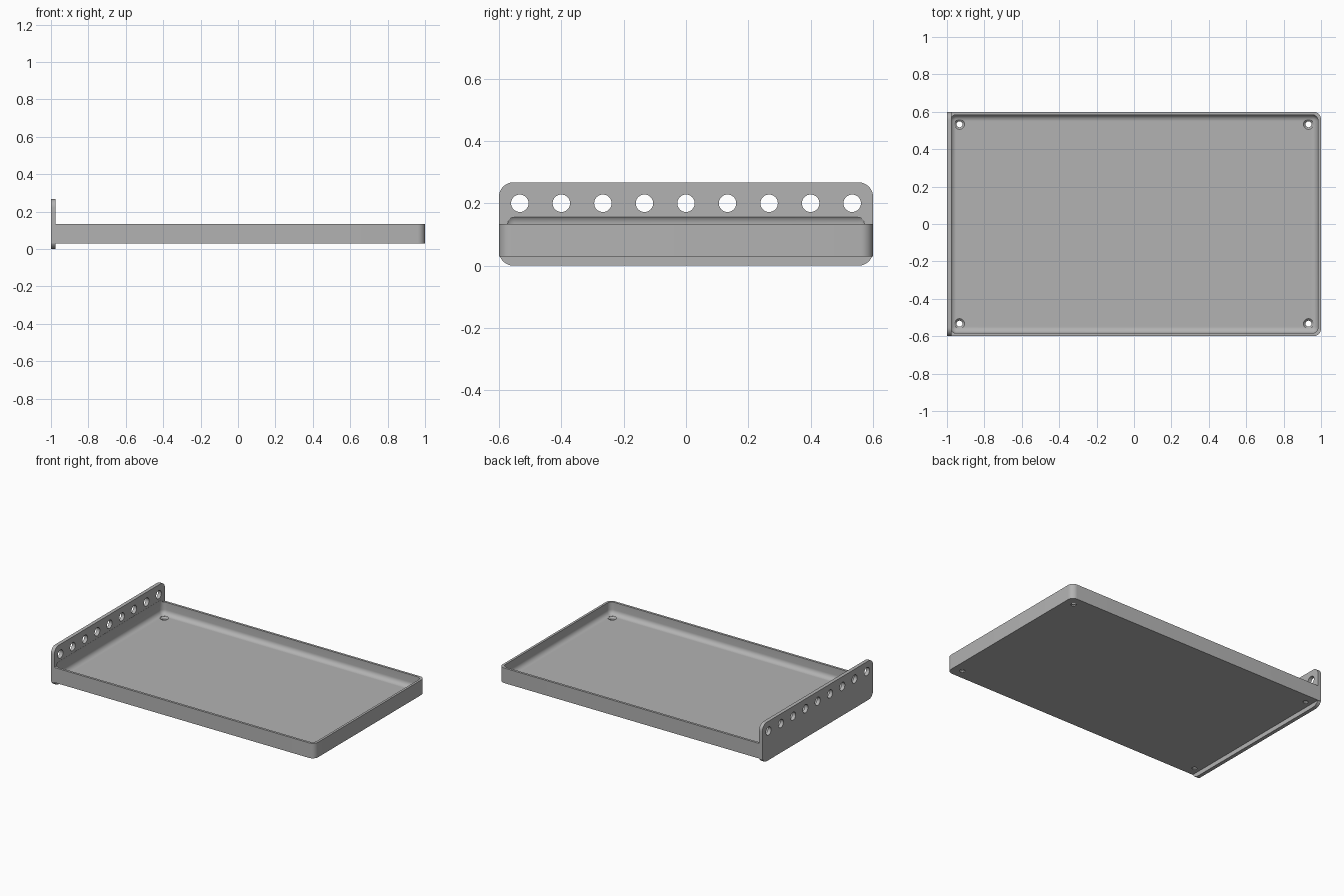
import bpy, bmesh
from math import cos, sin, pi
from mathutils import Vector, Matrix

cube = bpy.data.objects.get("Cube")
if cube:
    bpy.data.objects.remove(cube, do_unlink=True)

grey = bpy.data.materials.new("plain grey")
grey.use_nodes = True
tone = (0.45, 0.45, 0.45, 1)
grey.diffuse_color = tone
grey.node_tree.nodes["Principled BSDF"].inputs["Base Color"].default_value = tone


def finish(name, bm):
    bmesh.ops.recalc_face_normals(bm, faces=bm.faces)
    mesh = bpy.data.meshes.new(name)
    bm.to_mesh(mesh)
    bm.free()
    mesh.materials.append(grey)
    obj = bpy.data.objects.new(name, mesh)
    bpy.context.collection.objects.link(obj)
    return obj


def rounded_box(name, low, high, radius, pick):
    """Box between two corners, with the edges chosen by pick rounded."""
    low, high = Vector(low), Vector(high)
    size = high - low
    bm = bmesh.new()
    bmesh.ops.create_cube(bm, size=1, matrix=Matrix.Translation((low + high) / 2)
                          @ Matrix.Diagonal((*size, 1)))
    bmesh.ops.bevel(bm, geom=[e for e in bm.edges if pick(*e.verts)], offset=radius,
                    offset_type='OFFSET', segments=8, profile=0.5, affect='EDGES')
    return finish(name, bm)


def add_turned(bm, profile, place, sides=32):
    """Closed solid turned about local z from (radius, height) pairs."""
    rings = [[bm.verts.new(place @ Vector((r * cos(2 * pi * i / sides),
                                           r * sin(2 * pi * i / sides), h)))
              for i in range(sides)] for r, h in profile]
    for a, b in zip(rings, rings[1:]):
        for i in range(sides):
            j = (i + 1) % sides
            bm.faces.new((a[i], a[j], b[j], b[i]))
    bm.faces.new(rings[0][::-1])
    bm.faces.new(rings[-1])


def combine(target, other, operation):
    mod = target.modifiers.new(operation.title(), 'BOOLEAN')
    mod.operation, mod.solver, mod.object = operation, 'EXACT', other
    bpy.context.view_layer.objects.active = target
    bpy.ops.object.modifier_apply(modifier=mod.name)
    bpy.data.objects.remove(other, do_unlink=True)


# Tray body, rounded at its two free corners
tray = rounded_box("tray", (-1, -0.6, 0.03), (1, 0.6, 0.133), 0.04,
                   lambda a, b: a.co.x > 0 and b.co.x > 0 and abs(a.co.z - b.co.z) > 0.05)

# Upright mounting plate with rounded corners
plate = rounded_box("mounting_plate", (-1, -0.6, 0), (-0.975, 0.6, 0.267), 0.046,
                    lambda a, b: abs(a.co.x - b.co.x) > 0.01)
combine(tray, plate, 'UNION')

# Hollow with rounded edges, which also bites slightly into the plate
hollow = rounded_box("hollow_cutter", (-0.983, -0.584, 0.05), (0.984, 0.584, 0.167), 0.033,
                     lambda a, b: True)
combine(tray, hollow, 'DIFFERENCE')

# Row of plate holes and four countersunk floor holes
bm = bmesh.new()
sideways = Matrix.Rotation(pi / 2, 4, 'Y')
for i in range(-4, 5):
    add_turned(bm, [(0.028, -0.1), (0.028, 0.1)],
               Matrix.Translation((-1, i * 0.1333, 0.2)) @ sideways)
for x in (-0.933, 0.933):
    for y in (-0.533, 0.533):
        add_turned(bm, [(0.016, 0), (0.016, 0.038), (0.027, 0.049), (0.027, 0.08)],
                   Matrix.Translation((x, y, 0)))
combine(tray, finish("hole_cutter", bm), 'DIFFERENCE')

# Smooth the fillets and bores, keep crisp edges
bpy.ops.object.select_all(action='DESELECT')
tray.select_set(True)
bpy.context.view_layer.objects.active = tray
bpy.ops.object.shade_smooth_by_angle(angle=pi / 6)
tray.name = "tray_with_mounting_plate"
